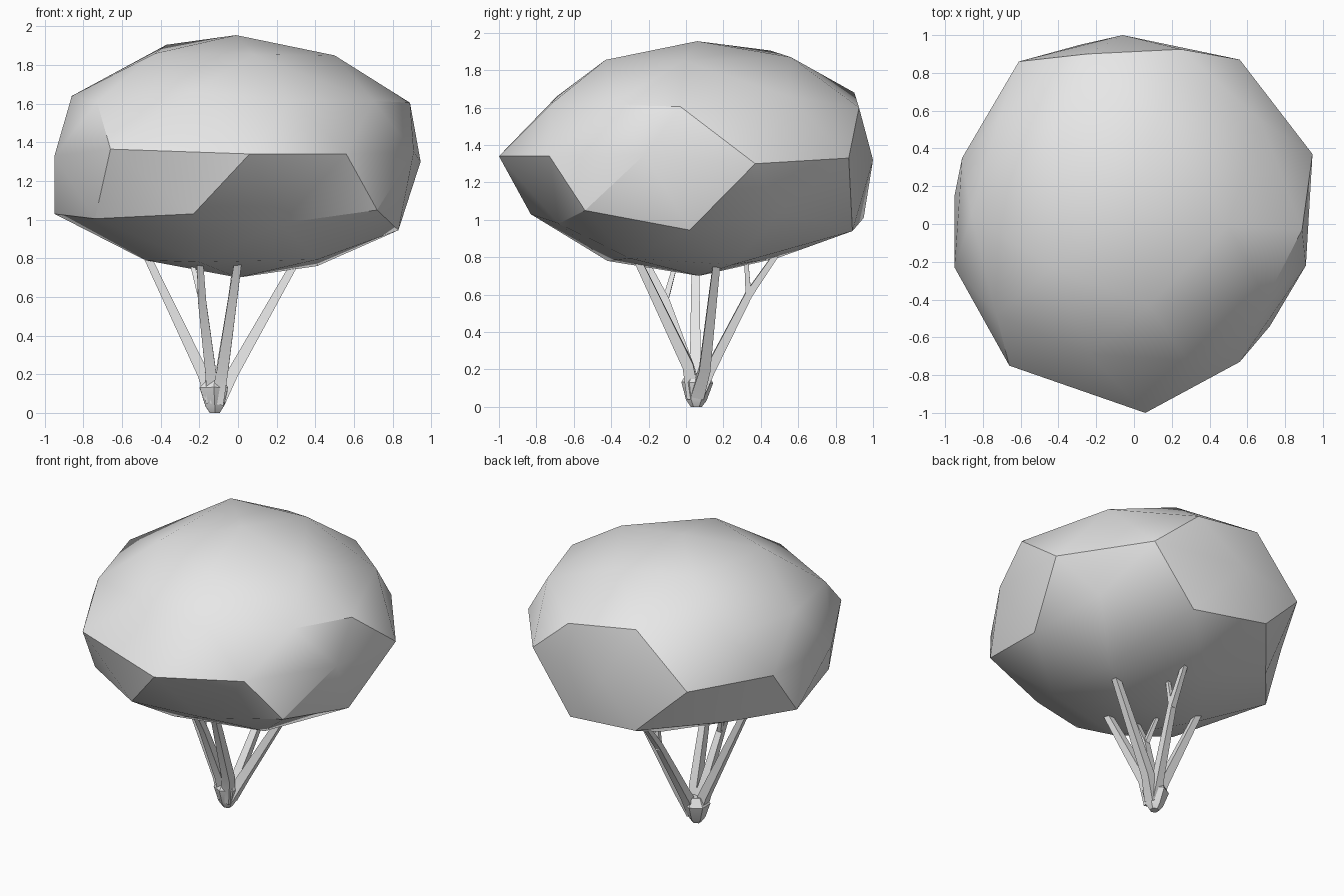
import bpy, bmesh, math
from mathutils import Vector


def material(name, rgb):
    m = bpy.data.materials.new(name)
    m.diffuse_color = (*rgb, 1)
    return m


GREY = material("light grey", (0.8, 0.8, 0.8))


def finish(name, bm, angle):
    bmesh.ops.recalc_face_normals(bm, faces=bm.faces)
    mesh = bpy.data.meshes.new(name)
    bm.to_mesh(mesh)
    bm.free()
    mesh.materials.append(GREY)
    ob = bpy.data.objects.new(name, mesh)
    bpy.context.collection.objects.link(ob)
    bpy.ops.object.select_all(action='DESELECT')
    ob.select_set(True)
    bpy.context.view_layer.objects.active = ob
    bpy.ops.object.shade_smooth_by_angle(angle=math.radians(angle))
    return ob


def tube(name, path, radii, sides=4):
    """Tapered low-poly limb lofted along a path."""
    bm = bmesh.new()
    pts = [Vector(p) for p in path]
    rings = []
    for i, p in enumerate(pts):
        d = (pts[min(i + 1, len(pts) - 1)] - pts[max(i - 1, 0)]).normalized()
        u = Vector((0, 1, 0)).cross(d).normalized()
        v = d.cross(u)
        rings.append([bm.verts.new(p + radii[i] * (u * math.cos(a) + v * math.sin(a)))
                      for a in [2 * math.pi * (k + 0.5) / sides for k in range(sides)]])
    for a, b in zip(rings, rings[1:]):
        for k in range(sides):
            bm.faces.new((a[k], a[(k + 1) % sides], b[(k + 1) % sides], b[k]))
    bm.faces.new(rings[0])
    bm.faces.new(rings[-1])
    return finish(name, bm, 30)


# Canopy: squashed icosphere with irregular corners
bm = bmesh.new()
bmesh.ops.create_icosphere(bm, subdivisions=2, radius=1)
for v in bm.verts:
    v.co = Vector((v.co.x * 0.97, v.co.y * 0.97, 1.33 + v.co.z * 0.63))
corners = [
    # underside
    (0, 0.07, 0.70), (0.41, 0.25, 0.76), (-0.48, 0, 0.79), (-0.20, -0.42, 0.78),
    # lower belt
    (-0.23, -0.83, 1.03), (0.72, -0.54, 1.05), (0.83, 0.02, 0.945), (0.22, -0.68, 0.98),
    (-0.95, 0.15, 1.03), (-0.74, -0.50, 1.005), (0.26, 0.89, 0.94), (-0.28, 0.95, 1.01),
    # middle belt
    (0.945, 0.37, 1.30), (0.56, 0.87, 1.33), (-0.06, 1.0, 1.32), (-0.61, 0.86, 1.33),
    (-0.91, 0.35, 1.33), (-0.95, -0.23, 1.33), (-0.66, -0.75, 1.365), (0.06, -1.0, 1.34),
    (0.56, -0.73, 1.34), (0.91, -0.22, 1.35),
    # upper belt
    (0.89, -0.03, 1.605), (0.25, 0.925, 1.60), (-0.73, -0.48, 1.61), (-0.71, 0.57, 1.62),
    (0.70, -0.40, 1.615), (-0.86, 0.05, 1.64), (-0.25, 0.90, 1.68), (0.28, -0.72, 1.62),
    (-0.24, -0.69, 1.66), (0.67, 0.55, 1.66),
    # crown
    (-0.01, 0.06, 1.955), (0.50, -0.01, 1.85), (0.08, -0.43, 1.855), (0.13, 0.56, 1.87),
    (-0.37, 0.45, 1.905), (-0.43, -0.23, 1.86),
]
free = set(bm.verts)
for c in map(Vector, corners):
    near = min(free, key=lambda v: (v.co - c).length)
    near.co = c
    free.discard(near)
finish("canopy", bm, 30)

# Root knot where the limbs meet
tube("root_knot", [(-0.12, 0.055, 0), (-0.12, 0.055, 0.035), (-0.125, 0.06, 0.13), (-0.12, 0.06, 0.18)],
     [0.03, 0.055, 0.085, 0.055], 6)

# Main limbs rising into the canopy
limb_r = [0.05, 0.042, 0.026]
tube("front_limb", [(-0.11, 0.04, 0.05), (-0.08, 0.01, 0.22), (0.01, -0.29, 0.85)], limb_r)
tube("right_limb", [(-0.10, 0.06, 0.06), (-0.03, 0.10, 0.20), (0.32, 0.17, 0.82)], limb_r)
tube("left_limb", [(-0.13, 0.05, 0.06), (-0.18, 0.05, 0.20), (-0.49, 0.05, 0.85)], limb_r)
tube("back_limb", [(-0.11, 0.06, 0.06), (-0.09, 0.13, 0.20), (-0.03, 0.335, 0.60), (-0.005, 0.50, 0.84)],
     [0.05, 0.038, 0.028, 0.02])
tube("front_left_limb", [(-0.13, 0.05, 0.06), (-0.14, 0.02, 0.20), (-0.185, -0.11, 0.57), (-0.20, -0.25, 0.84)],
     [0.05, 0.04, 0.03, 0.022])

# Thin forks
tube("back_fork", [(-0.03, 0.335, 0.58), (0.0, 0.32, 0.82)], [0.022, 0.014])
tube("front_left_fork", [(-0.185, -0.11, 0.57), (-0.25, -0.04, 0.82)], [0.022, 0.014])
